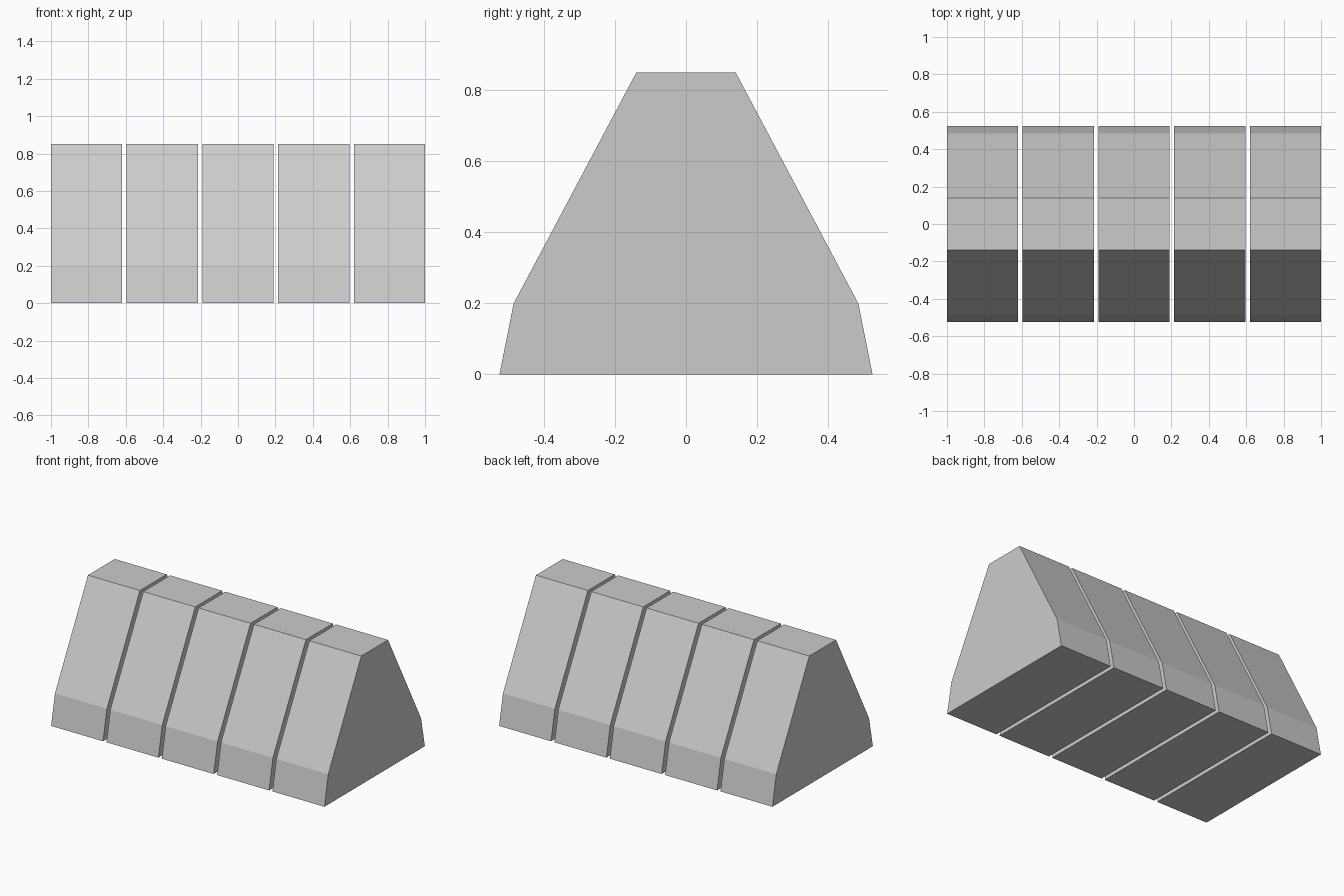
import bpy
import bmesh

if "Cube" in bpy.data.objects:
    bpy.data.objects.remove(bpy.data.objects["Cube"])

BLOCKS = 5
WIDTH = 0.38      # length of one block along x
PITCH = 0.405     # spacing, leaving narrow open gaps

# Half of the barrier cross-section (y, z), mirrored to the other side
half = [(0.525, 0.0), (0.485, 0.2), (0.14, 0.85)]
profile = half + [(-y, z) for y, z in reversed(half)]


def make_block(name, x):
    """Extrude the cross-section along x, centred on the given position."""
    bm = bmesh.new()
    face = bm.faces.new([bm.verts.new((-WIDTH / 2, y, z)) for y, z in profile])
    new = bmesh.ops.extrude_face_region(bm, geom=[face])["geom"]
    verts = [g for g in new if isinstance(g, bmesh.types.BMVert)]
    bmesh.ops.translate(bm, vec=(WIDTH, 0, 0), verts=verts)
    bmesh.ops.recalc_face_normals(bm, faces=bm.faces[:])
    mesh = bpy.data.meshes.new(name)
    bm.to_mesh(mesh)
    bm.free()
    obj = bpy.data.objects.new(name, mesh)
    obj.location.x = x
    bpy.context.collection.objects.link(obj)


# Row of identical barrier blocks
for i in range(BLOCKS):
    make_block(f"barrier_block_{i + 1}", (i - (BLOCKS - 1) / 2) * PITCH)
